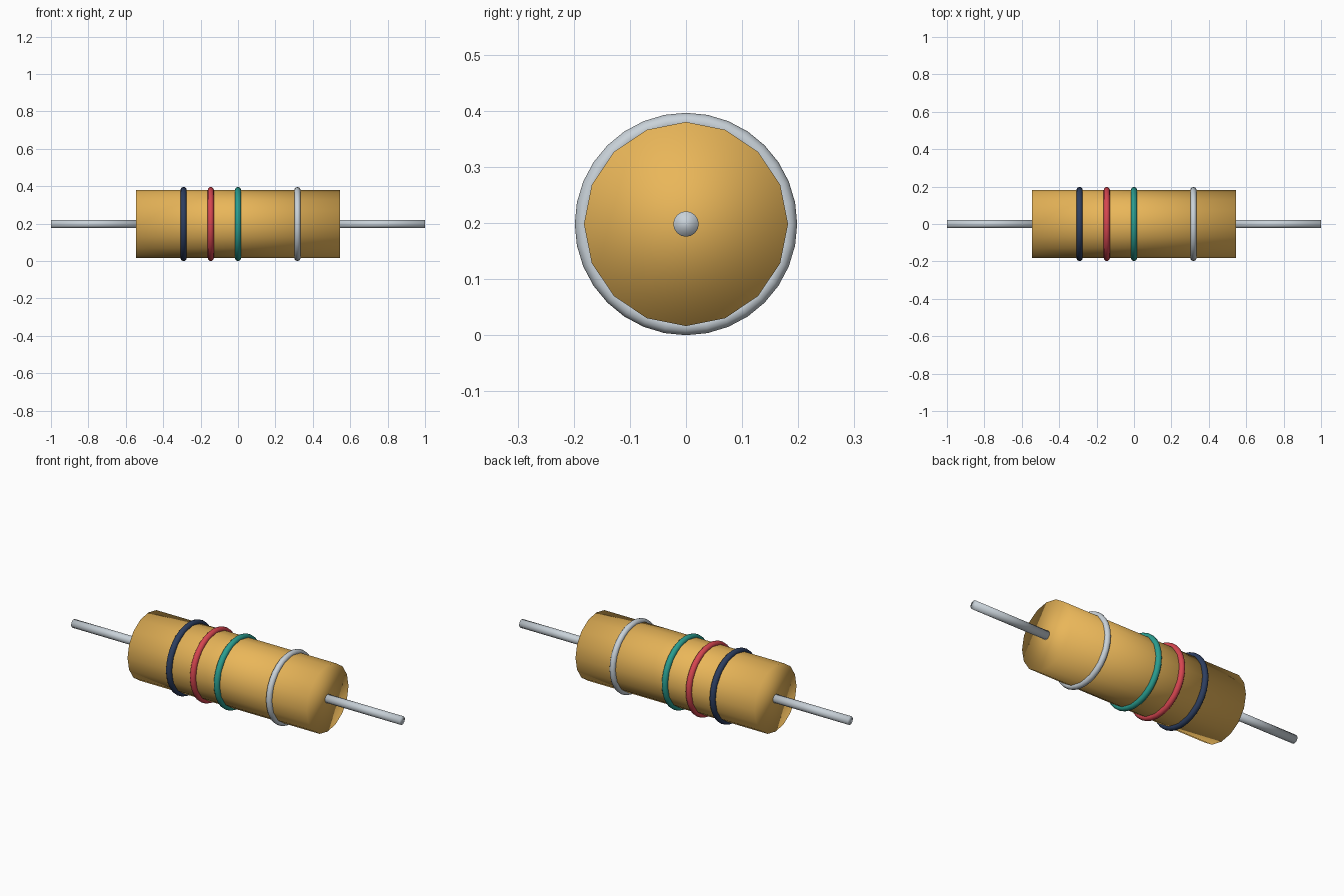
import bpy
from math import pi

if "Cube" in bpy.data.objects:
    bpy.data.objects.remove(bpy.data.objects["Cube"])

CZ = 0.198            # height of the resistor axis
ALONG_X = (0, pi / 2, 0)


def material(name, rgb):
    m = bpy.data.materials.new(name)
    m.diffuse_color = (*rgb, 1)
    m.use_nodes = True
    m.node_tree.nodes["Principled BSDF"].inputs["Base Color"].default_value = m.diffuse_color
    return m


def finish(name, mat):
    # the model is smooth shaded throughout, end caps included
    ob = bpy.context.object
    ob.name = name
    ob.data.materials.append(mat)
    bpy.ops.object.shade_smooth()


def rod(name, x0, x1, radius, mat):
    bpy.ops.mesh.primitive_cylinder_add(
        vertices=16, radius=radius, depth=x1 - x0,
        location=((x0 + x1) / 2, 0, CZ), rotation=ALONG_X)
    finish(name, mat)


def band(name, x, mat):
    bpy.ops.mesh.primitive_torus_add(
        major_segments=32, minor_segments=12,
        major_radius=0.1818, minor_radius=0.0164,
        location=(x, 0, CZ), rotation=ALONG_X)
    finish(name, mat)


gold = material("tan", (0.82, 0.47, 0.10))
silver = material("silver", (0.58, 0.64, 0.69))
navy = material("navy", (0.026, 0.048, 0.115))
red = material("red", (0.67, 0.06, 0.08))
teal = material("teal", (0.023, 0.337, 0.275))

# ceramic body
rod("body", -0.5455, 0.5455, 0.1818, gold)

# wire leads, seated slightly into each end
rod("lead_left", -1.0, -0.53, 0.0227, silver)
rod("lead_right", 0.53, 1.0, 0.0227, silver)

# colour code bands
for name, x, mat in (("band_navy", -0.291, navy), ("band_red", -0.1455, red),
                     ("band_teal", 0.0, teal), ("band_silver", 0.318, silver)):
    band(name, x, mat)
